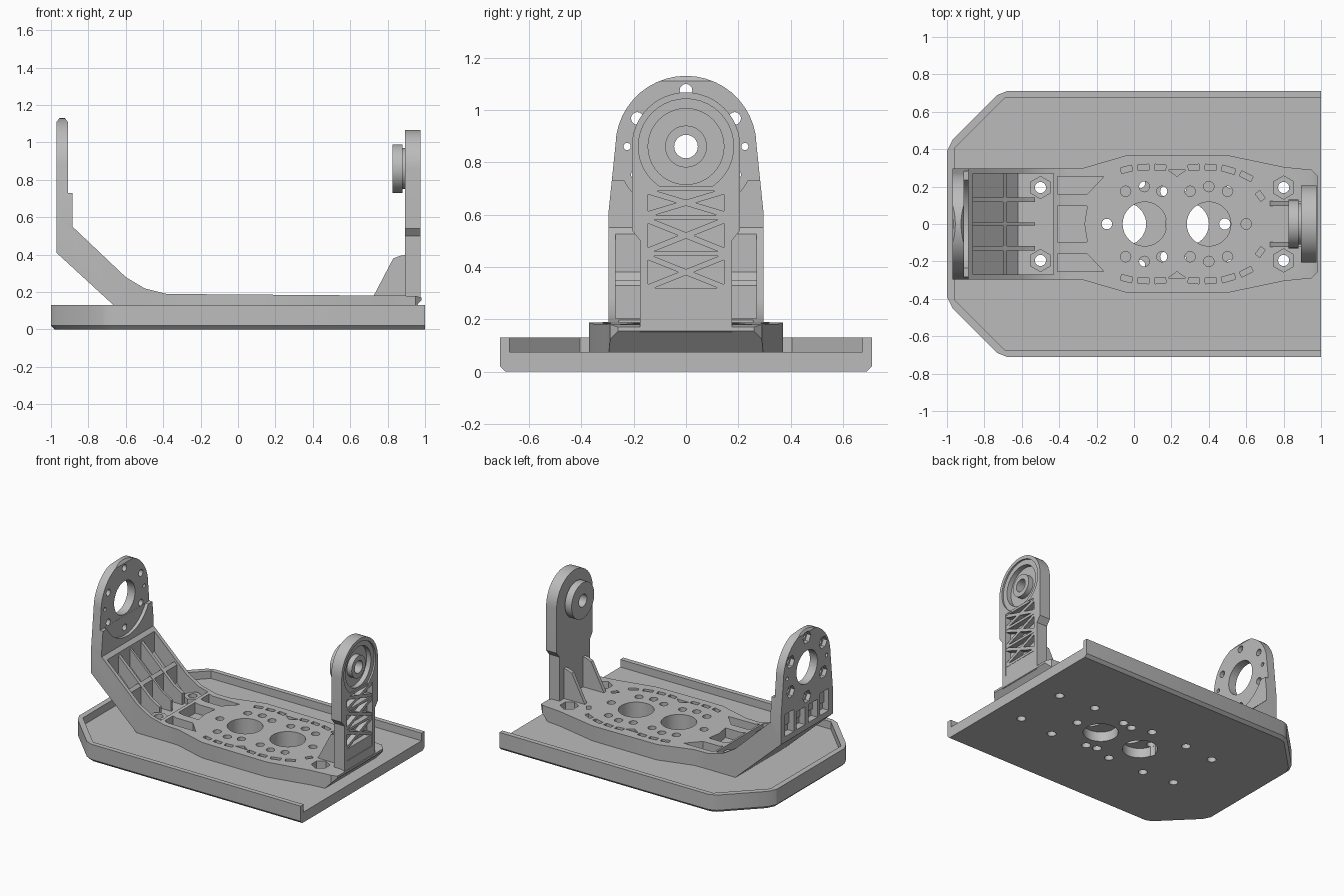
import bpy, bmesh, math
from mathutils import Vector

cube = bpy.data.objects.get("Cube")
if cube:
    bpy.data.objects.remove(cube)

grey = bpy.data.materials.new("mid_grey")
grey.use_nodes = True
grey.diffuse_color = (0.5, 0.5, 0.5, 1)
grey.node_tree.nodes["Principled BSDF"].inputs["Base Color"].default_value = (0.5, 0.5, 0.5, 1)
parts = []


def prism(name, pts, axis, a, b):
    """Extrude a 2D outline along an axis from a to b."""
    place = {"x": lambda p, t: (t, p[0], p[1]),
             "y": lambda p, t: (p[0], t, p[1]),
             "z": lambda p, t: (p[0], p[1], t)}[axis]
    bm = bmesh.new()
    face = bm.faces.new([bm.verts.new(place(p, a)) for p in pts])
    ext = bmesh.ops.extrude_face_region(bm, geom=[face])
    shift = Vector(place((0, 0), b - a))
    bmesh.ops.translate(bm, vec=shift, verts=[v for v in ext["geom"] if isinstance(v, bmesh.types.BMVert)])
    bmesh.ops.recalc_face_normals(bm, faces=bm.faces)
    mesh = bpy.data.meshes.new(name)
    bm.to_mesh(mesh)
    bm.free()
    mesh.materials.append(grey)
    obj = bpy.data.objects.new(name, mesh)
    bpy.context.scene.collection.objects.link(obj)
    return obj


def part(*args):
    obj = prism(*args)
    parts.append(obj)
    return obj


def boolean(obj, tool, op="DIFFERENCE"):
    mod = obj.modifiers.new("cut", "BOOLEAN")
    mod.operation, mod.solver, mod.object = op, "EXACT", tool
    graph = bpy.context.evaluated_depsgraph_get()
    mesh = bpy.data.meshes.new_from_object(obj.evaluated_get(graph))
    obj.modifiers.clear()
    obj.data = mesh
    bpy.data.objects.remove(tool)


def cut(obj, pts, axis, a, b):
    boolean(obj, prism("cutter", pts, axis, a, b))


def ring(u, v, r, n=32, start=0.0, sweep=360.0):
    count = n if sweep == 360 else n + 1
    angles = [math.radians(start + sweep * i / n) for i in range(count)]
    return [(u + r * math.cos(t), v + r * math.sin(t)) for t in angles]


def rect(u0, v0, u1, v1):
    return [(u0, v0), (u1, v0), (u1, v1), (u0, v1)]


def bar(p, q, w):
    p, q = Vector(p), Vector(q)
    d = (q - p).normalized()
    n = Vector((-d.y, d.x)) * w / 2
    return [tuple(c) for c in (p + n, p - n, q - n, q + n)]


def mirror(half):
    """Close a half outline by mirroring its second coordinate."""
    return half + [(x, -y) for x, y in reversed(half)]


AXIS_Z = 0.86

# Tray with a rim on three sides
tray = part("tray", mirror([(1, 0.71), (-0.68, 0.71), (-0.73, 0.69), (-0.97, 0.45), (-1, 0.39)]), "z", 0, 0.13)
bm = bmesh.new()
bm.from_mesh(tray.data)
low = [e for e in bm.edges if all(v.co.z < 0.001 for v in e.verts) and not all(v.co.x > 0.99 for v in e.verts)]
bmesh.ops.bevel(bm, geom=low, offset=0.02, segments=1, affect="EDGES")
bm.to_mesh(tray.data)
bm.free()
cut(tray, mirror([(1.1, 0.675), (-0.69, 0.675), (-0.96, 0.405)]), "z", 0.075, 0.3)
for x in (-0.05, 0.285):
    cut(tray, ring(x, 0, 0.115), "z", -0.1, 0.2)
mounts = [(x, y) for x in (-0.5, 0.8) for y in (-0.195, 0.195)]
tray_pairs = [(0.52, 0.22), (0.25, 0.19), (0.17, 0.175), (0.03, 0.22), (-0.26, 0.22)]
for x, y in mounts + [(-0.145, 0), (0.485, 0)] + [(x, s * y) for x, y in tray_pairs for s in (1, -1)]:
    cut(tray, ring(x, y, 0.03, 16), "z", -0.1, 0.2)

# Cradle body: side profile trimmed by its plan and end outlines
side = [(-0.6, 0.07), (-0.97, 0.41), (-0.97, 1.11), (-0.955, 1.13), (-0.925, 1.13), (-0.91, 1.11),
        (-0.91, 0.73), (-0.885, 0.73), (-0.885, 0.55), (-0.6, 0.28), (-0.5, 0.22), (-0.38, 0.19),
        (0.95, 0.18), (0.98, 0.17), (0.98, 0.155), (0.9, 0.07)]
body = part("cradle_body", side, "y", -0.45, 0.45)
plan = [(0.98, 0.26), (0.95, 0.29), (0.8, 0.305), (0.49, 0.37), (-0.03, 0.37), (-0.27, 0.3), (-0.35, 0.297), (-1.1, 0.297)]
boolean(body, prism("cutter", mirror(plan), "z", 0, 1.3), "INTERSECT")
end = ([(-0.4, 0), (0.4, 0), (0.4, 0.25), (0.3, 0.25), (0.3, 0.57), (0.268, 0.88)]
       + ring(0, AXIS_Z, 0.27, 20, 10, 160) + [(-0.268, 0.88), (-0.3, 0.57), (-0.3, 0.25), (-0.4, 0.25)])
boolean(body, prism("cutter", end, "x", -1.2, 1.2), "INTERSECT")

# Round seat, bore and bolt holes in the tall wall
cut(body, ring(0, AXIS_Z, 0.27, 40), "x", -0.909, -0.8)
cut(body, ring(0, AXIS_Z, 0.12), "x", -1.1, -0.8)
for a in range(30, 390, 60):
    u, v = ring(0, AXIS_Z, 0.215, 360)[a % 360]
    cut(body, ring(u, v, 0.024, 16), "x", -1.1, -0.8)
    cut(body, ring(u, v, 0.045, 6), "x", -1.1, -0.94)
for s in (-1, 1):
    cut(body, ring(s * 0.225, AXIS_Z, 0.014, 12), "x", -1.1, -0.8)

# Pockets behind the tall wall
for u in (-0.2, -0.07, 0.07, 0.2):
    top = 0.58 if abs(u) < 0.1 else 0.61
    cut(body, rect(u - 0.05, 0.45, u + 0.05, top), "x", -1.1, -0.92)

# Ribbed recess in the sloping arm
cut(body, [(-0.86, 0.65), (-0.86, 0.38), (-0.62, 0.14), (-0.43, 0.14), (-0.43, 0.5), (-0.7, 0.65)], "y", -0.27, 0.27)
upper = prism("ledge", [(-0.93, 0.5), (-0.885, 0.5), (-0.885, 0.585), (-0.93, 0.585)], "y", -0.28, 0.28)
parts.append(upper)
for y in (-0.13, 0, 0.13):
    w = 0.008 if y == 0 else 0.012
    part("arm_rib", [(-0.89, 0.535), (-0.6, 0.26), (-0.53, 0.22), (-0.53, 0.1), (-0.6, 0.1), (-0.88, 0.38)], "y", y - w, y + w)
part("cross_rib", [(-0.7, 0.18), (-0.68, 0.17), (-0.68, 0.33), (-0.7, 0.35)], "y", -0.28, 0.28)

# Large and small holes in the deck
for x in (0.057, 0.4):
    cut(body, ring(x, 0, 0.118), "z", 0, 0.4)
deck_pairs = [(-0.045, 0.175), (0.055, 0.2), (0.15, 0.175), (0.3, 0.175), (0.4, 0.2), (0.5, 0.175)]
for x, y in [(-0.145, 0), (0.6, 0)] + [(x, s * y) for x, y in deck_pairs for s in (1, -1)]:
    cut(body, ring(x, y, 0.028, 16), "z", 0, 0.4)

# Slots round the deck edge and pockets before the arm
slots = [((0.02, 0.3), (0.08, 0.305)), ((0.11, 0.305), (0.17, 0.3)), ((0.29, 0.3), (0.35, 0.305)),
         ((0.38, 0.305), (0.44, 0.3)), ((0.47, 0.3), (0.54, 0.28)), ((0.57, 0.27), (0.63, 0.24)),
         ((-0.07, 0.285), (-0.01, 0.3)), ((0.66, 0.17), (0.69, 0.13))]
for s in (-1, 1):
    for p, q in slots:
        cut(body, bar((p[0], s * p[1]), (q[0], s * q[1]), 0.03), "z", 0.12, 0.4)
    cut(body, [(0.18, s * 0.29), (0.23, s * 0.255), (0.28, s * 0.29)], "z", 0.12, 0.4)
    cut(body, [(-0.41, s * 0.16), (-0.25, s * 0.16), (-0.16, s * 0.255), (-0.41, s * 0.255)], "z", 0.12, 0.4)
cut(body, [(-0.41, -0.095), (-0.25, -0.095), (-0.265, 0), (-0.25, 0.095), (-0.41, 0.095)], "z", 0.12, 0.4)

# Mounting points: raised hexagons near the arm, sunk ones near the post
for x, y in mounts:
    if x < 0:
        cut(body, ring(x, y, 0.031, 16), "z", 0, 0.4)
        post = part("mount_boss", ring(x, y, 0.062, 6, 30), "z", 0.1, 0.185)
        cut(post, ring(x, y, 0.03, 16), "z", 0, 0.4)
    else:
        cut(body, ring(x, y, 0.062, 6, 30), "z", 0.13, 0.4)
        cut(body, ring(x, y, 0.03, 16), "z", 0, 0.4)

# Bearing post with an outer pocket
post_outline = ([(-0.175, 0.15), (0.175, 0.15), (0.175, 0.5), (0.207, 0.54)]
                + ring(0, AXIS_Z, 0.207, 24, 0, 180) + [(-0.207, 0.54), (-0.175, 0.5)])
post = part("bearing_post", post_outline, "x", 0.893, 0.977)
cut(post, rect(-0.145, 0.235, 0.145, 0.7), "x", 0.935, 1.1)
cut(post, ring(0, AXIS_Z, 0.145, 40), "x", 0.93, 1.1)
cut(post, ring(0, AXIS_Z, 0.182, 40), "x", 0.965, 1.1)
cut(post, ring(0, AXIS_Z, 0.045), "x", 0.8, 1.1)

# Crossed ribs in the post pocket
for z0, z1 in ((0.6, 0.69), (0.46, 0.58), (0.32, 0.44)):
    for s in (-1, 1):
        part("diagonal_rib", bar((-0.15, z0 if s > 0 else z1), (0.15, z1 if s > 0 else z0), 0.022), "x", 0.92, 0.972)
for z in (0.31, 0.45, 0.59, 0.7):
    part("level_rib", rect(-0.15, z - 0.009, 0.15, z + 0.009), "x", 0.92, 0.974)
part("post_foot_panel", rect(-0.15, 0.23, 0.15, 0.31), "x", 0.92, 0.972)

# Bearing boss on the outside, hub and collar on the inside
for name, r, a, b in (("bearing_boss", 0.08, 0.92, 0.968), ("bearing_collar", 0.11, 0.875, 0.9), ("bearing_hub", 0.13, 0.827, 0.88)):
    hub = part(name, ring(0, AXIS_Z, r, 40), "x", a, b)
    cut(hub, ring(0, AXIS_Z, 0.045), "x", 0.7, 1.1)

# Gussets bracing the post
for y in (-0.11, 0.11):
    part("post_gusset", [(0.72, 0.17), (0.83, 0.38), (0.87, 0.395), (0.9, 0.4), (0.9, 0.17)], "y", y - 0.013, y + 0.013)

# Smooth round walls, keep corners crisp
bpy.ops.object.select_all(action="DESELECT")
for obj in parts:
    obj.select_set(True)
bpy.context.view_layer.objects.active = body
bpy.ops.object.shade_smooth_by_angle(angle=math.radians(25))
